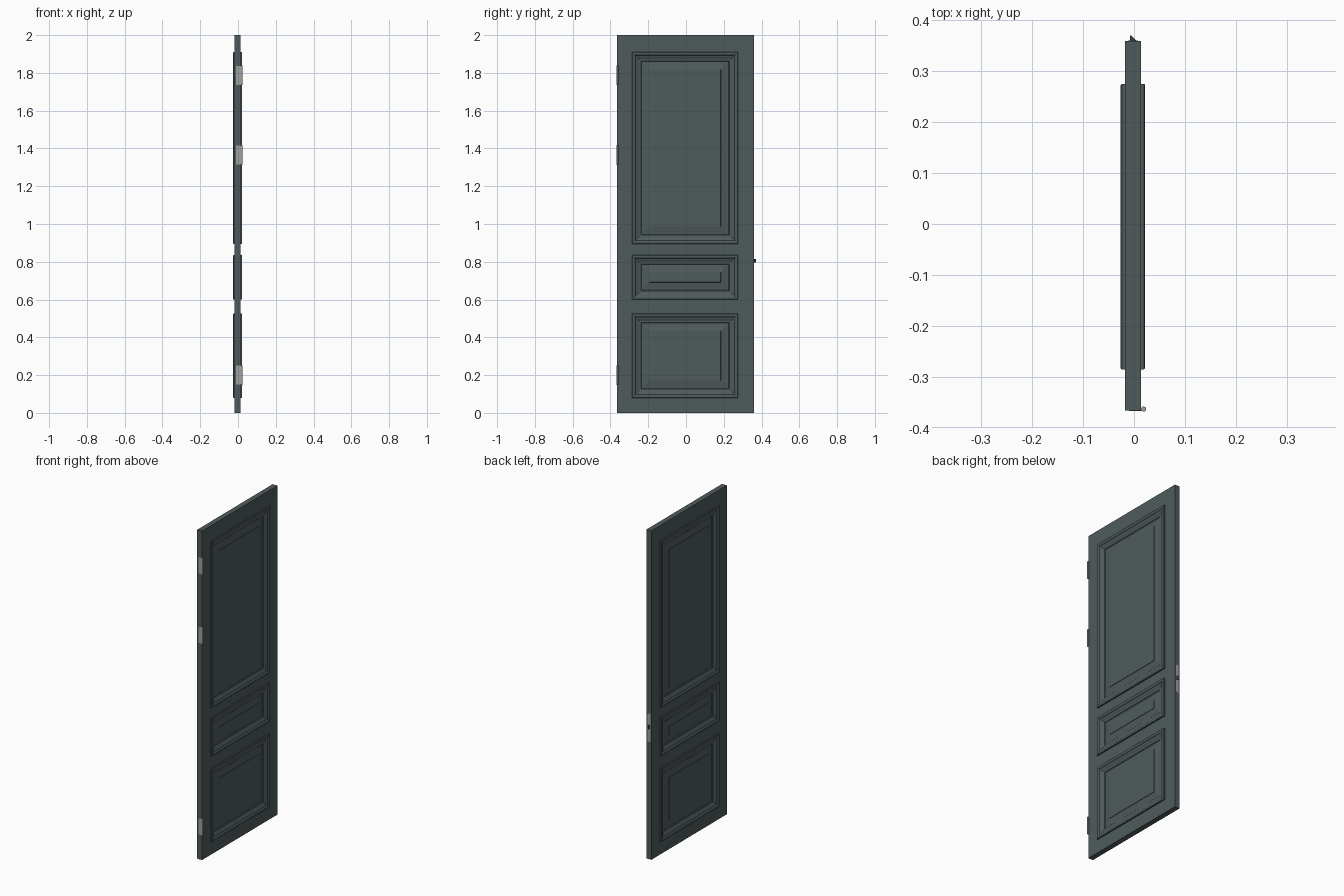
import bpy, bmesh, math
from mathutils import Matrix

if "Cube" in bpy.data.objects:
    bpy.data.objects.remove(bpy.data.objects["Cube"])

def material(name, rgb):
    m = bpy.data.materials.new(name)
    m.diffuse_color = (*rgb, 1)
    m.use_nodes = True
    m.node_tree.nodes["Principled BSDF"].inputs["Base Color"].default_value = m.diffuse_color
    return m

PAINT = material("slate_paint", (0.08, 0.105, 0.107))
METAL = material("brushed_metal", (0.35, 0.36, 0.36))
DARK = material("dark_metal", (0.05, 0.05, 0.05))

XB, XF = -0.018, 0.014                 # the two door faces
Y0, Y1 = -0.366, 0.359                 # hinge edge, latch edge
PY0, PY1 = -0.285, 0.275               # panel sides
PANELS = [("lower", 0.08, 0.525), ("middle", 0.60, 0.835), ("upper", 0.895, 1.91)]

def finish(name, bm, mat):
    bmesh.ops.recalc_face_normals(bm, faces=bm.faces)
    me = bpy.data.meshes.new(name)
    bm.to_mesh(me)
    bm.free()
    me.materials.append(mat)
    ob = bpy.data.objects.new(name, me)
    bpy.context.collection.objects.link(ob)
    return ob

def box(name, x, y, z, mat):
    bm = bmesh.new()
    bmesh.ops.create_cube(bm, size=1)
    for v in bm.verts:
        for i, (a, b) in enumerate((x, y, z)):
            v.co[i] = (a + b) / 2 + v.co[i] * (b - a)
    return finish(name, bm, mat)

# door frame: a grid sheet with panel openings, extruded to thickness
bm = bmesh.new()
ys = [Y0, PY0, PY1, Y1]
zs = [0] + [z for p in PANELS for z in p[1:]] + [2]
grid = [[bm.verts.new((XB, y, z)) for z in zs] for y in ys]
for i in range(3):
    for j in range(len(zs) - 1):
        if i == 1 and j % 2 == 1:
            continue
        bm.faces.new((grid[i][j], grid[i+1][j], grid[i+1][j+1], grid[i][j+1]))
ext = bmesh.ops.extrude_face_region(bm, geom=bm.faces[:], use_keep_orig=True)
bmesh.ops.translate(bm, vec=(XF - XB, 0, 0),
                    verts=[g for g in ext["geom"] if isinstance(g, bmesh.types.BMVert)])
finish("door_frame", bm, PAINT)

# moulding and raised field: (inset from panel edge, height above door face)
PROFILE = [(0, 0), (0, 0.006), (0.002, 0.008), (0.011, 0.008), (0.015, 0.006),
           (0.017, 0.003), (0.024, 0.001), (0.032, -0.003), (0.038, -0.006),
           (0.046, -0.006), (0.050, -0.010), (0.060, -0.009), (0.091, -0.004),
           (0.092, -0.002), (0.095, -0.002)]

def panel(name, z0, z1):
    bm = bmesh.new()
    for face, side in ((XF, 1), (XB, -1)):
        last = None
        for d, h in PROFILE:
            x = face + side * h
            ring = [bm.verts.new((x, y, z)) for y, z in
                    ((PY0 + d, z0 + d), (PY1 - d, z0 + d), (PY1 - d, z1 - d), (PY0 + d, z1 - d))]
            if last:
                for k in range(4):
                    n = (k + 1) % 4
                    bm.faces.new((last[k], last[n], ring[n], ring[k]))
            last = ring
        bm.faces.new(last)
    ob = finish(name, bm, PAINT)
    # orient the two open shells outward
    for p in ob.data.polygons:
        if p.area > 0.01 and p.normal.x * p.center.x < 0 and abs(p.normal.x) > 0.9:
            p.flip()
    return ob

for name, z0, z1 in PANELS:
    panel(name + "_panel", z0, z1)

# hinges: barrel plus leaf on the door edge
for i, z in enumerate((0.20, 1.365, 1.787)):
    bm = bmesh.new()
    bmesh.ops.create_cone(bm, cap_ends=True, segments=16, radius1=0.005, radius2=0.005,
                          depth=0.104, matrix=Matrix.Translation((0.019, -0.363, z)))
    ob = finish(f"hinge_barrel_{i+1}", bm, METAL)
    for p in ob.data.polygons:
        p.use_smooth = abs(p.normal.z) < 0.5
    box(f"hinge_leaf_{i+1}", (-0.010, 0.018), (Y0 - 0.001, Y0 + 0.001), (z - 0.05, z + 0.05), METAL)

# latch plate and wedge-shaped latch bolt
box("latch_plate", (-0.012, 0.008), (Y1 - 0.001, Y1 + 0.0008), (0.715, 0.885), METAL)
bm = bmesh.new()
tri = [bm.verts.new((x, y, 0.795)) for x, y in
       ((-0.008, Y1 - 0.001), (0.004, Y1 - 0.001), (0.004, Y1 + 0.001), (-0.006, 0.370), (-0.008, 0.370))]
f = bm.faces.new(tri)
ext = bmesh.ops.extrude_face_region(bm, geom=[f], use_keep_orig=True)
bmesh.ops.translate(bm, vec=(0, 0, 0.02),
                    verts=[g for g in ext["geom"] if isinstance(g, bmesh.types.BMVert)])
finish("latch_bolt", bm, DARK)
